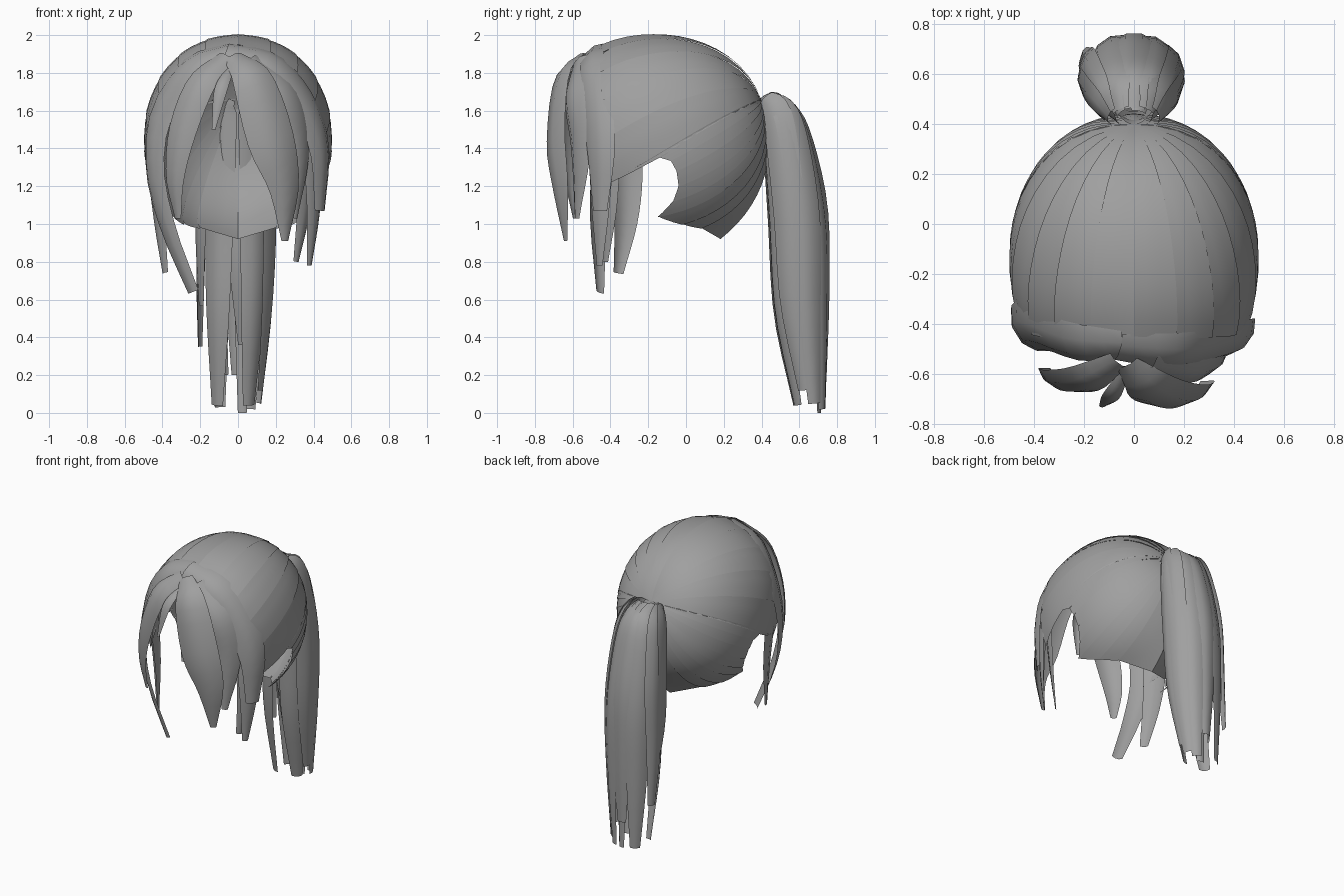
import bpy, math
from mathutils import Vector

if "Cube" in bpy.data.objects:
    bpy.data.objects.remove(bpy.data.objects["Cube"])

hair = bpy.data.materials.new("hair grey")
hair.diffuse_color = (0.35, 0.35, 0.35, 1)
hair.use_nodes = True
hair.node_tree.nodes["Principled BSDF"].inputs["Base Color"].default_value = hair.diffuse_color
HEAD = Vector((0, -0.15, 1.45))
RAD, N = (0.495, 0.585, 0.55), 2.12


def sheet(name, rows, normals):
    """Smooth grid surface; faces point along the given outward directions."""
    w = len(rows[0])
    verts = [p for r in rows for p in r]
    faces = [(i * w + j, i * w + j + 1, (i + 1) * w + j + 1, (i + 1) * w + j)
             for i in range(len(rows) - 1) for j in range(w - 1)]
    m = len(rows) // 2
    n = (rows[m][1] - rows[m][0]).cross(rows[m + 1][0] - rows[m][0])
    if n.dot(normals[m]) < 0:
        faces = [f[::-1] for f in faces]
    me = bpy.data.meshes.new(name)
    me.from_pydata(verts, [], faces)
    me.materials.append(hair)
    me.polygons.foreach_set("use_smooth", [True] * len(faces))
    me.update()
    ob = bpy.data.objects.new(name, me)
    bpy.context.collection.objects.link(ob)


def spline(pts, t):
    """Catmull-Rom point, t from 0 to 1; works on numbers and vectors."""
    s = t * (len(pts) - 1)
    i = min(int(s), len(pts) - 2)
    u = s - i
    b, c = pts[i], pts[i + 1]
    a = pts[i - 1] if i else b * 2 - c
    d = pts[i + 2] if i + 2 < len(pts) else c * 2 - b
    return 0.5 * (b * 2 + (c - a) * u + (a * 2 - b * 5 + c * 4 - d) * u * u
                  + (b * 3 - a - c * 3 + d) * u ** 3)


def ribbon(name, pts, widths, outward, steps=14, curl=0.2):
    """Tapered lock along a path, bowed across its width."""
    pts = [Vector(p) for p in pts]
    rows, normals = [], []
    for k in range(steps + 1):
        t = k / steps
        p, w = spline(pts, t), max(0.01, spline(widths, t))
        tan = (spline(pts, min(1, t + 0.02)) - spline(pts, max(0, t - 0.02))).normalized()
        n = outward(p)
        n = (n - tan * n.dot(tan)).normalized()
        side = tan.cross(n)
        rows.append([p + side * w * 0.5 * s + n * w * curl * (0.5 - s * s)
                     for s in (-1, -0.4, 0.4, 1)])
        normals.append(n)
    sheet(name, rows, normals)


def on_head(d, grow=1.0):
    k = sum(abs(d[i] / RAD[i]) ** N for i in range(3)) ** (-1 / N)
    return HEAD + d * k * grow


# Scalp: strips fan from the tie to the hairline, given as (y, z, upward bow)
hairline = [(-.45, 1.95, 0), (-.45, 1.9, 0), (-.45, 1.8, .02), (-.44, 1.65, .06),
            (-.42, 1.45, .11), (-.40, 1.22, .17), (-.25, 1.31, .14), (-.15, 1.355, .10),
            (-.08, 1.335, .06), (-.05, 1.28, .03), (-.04, 1.2, 0), (-.07, 1.12, 0),
            (-.15, 1.04, 0), (-.02, 1.0, 0), (.08, .98, 0), (.18, .925, 0)]
tie = (Vector((0, 0.40, 1.66)) - HEAD).normalized()
edge = []
for y, z, bow in hairline:
    rest = 1 - abs((y - HEAD.y) / RAD[1]) ** N - abs((z - HEAD.z) / RAD[2]) ** N
    x = RAD[0] * max(0, rest) ** (1 / N)
    edge.append(Vector((x, y, z)) - HEAD)
edge[-2].x = 0.2
edge[0].x = edge[-1].x = 0
for sx, label in ((1, "right"), (-1, "left")):
    for i in range(len(edge) - 1):
        rows = []
        for k in range(15):
            row = []
            for j in (-0.1, 0.3, 0.65, 1):
                # the first column tucks under the neighbouring strip
                goal = edge[i].lerp(edge[i + 1], j if i and k < 14 else max(j, 0))
                bow = hairline[i][2] * (1 - j) + hairline[i + 1][2] * j
                d = tie.slerp(goal.normalized(), k / 14)
                d.z += bow * math.sin(math.pi * k / 14)
                # ends flare out to a hairline that stands off the head
                reach = goal.length / (on_head(goal) - HEAD).length
                flare = max(0, reach - 1) * (k / 14) ** 3
                p = on_head(d, 1 + flare + 0.009 * j * min(1, k / 3))
                row.append(Vector((sx * p.x, p.y, p.z)))
            rows.append(row)
        sheet(f"scalp_strip_{label}_{i}", rows, [r[1] - HEAD for r in rows])


# Fringe: locks sweep from the parting to both sides
def from_head(p):
    return p - Vector((0, -0.15, min(p.z, 1.5)))


ribbon("fringe_right", [(-.03, -.56, 1.89), (.08, -.67, 1.77), (.18, -.705, 1.45),
                        (.25, -.68, 1.2), (.25, -.64, .91)],
       [.10, .22, .26, .18, .04], from_head)
ribbon("fringe_right_under", [(.06, -.57, 1.87), (.24, -.60, 1.68), (.32, -.57, 1.4),
                              (.30, -.58, 1.03)],
       [.12, .20, .17, .04], from_head)
ribbon("fringe_left", [(-.06, -.55, 1.89), (-.2, -.63, 1.75), (-.30, -.64, 1.5),
                       (-.34, -.62, 1.25), (-.32, -.59, 1.03)],
       [.10, .17, .17, .12, .04], from_head)
ribbon("fringe_wisp", [(-.03, -.58, 1.84), (-.09, -.69, 1.72), (-.13, -.73, 1.5)],
       [.03, .07, .02], from_head)
ribbon("temple_right", [(-.06, -.50, 1.92), (.18, -.52, 1.85), (.35, -.49, 1.66),
                        (.445, -.46, 1.4), (.44, -.46, 1.07)],
       [.14, .20, .21, .18, .09], from_head)
ribbon("temple_right_tip", [(.33, -.47, 1.67), (.40, -.46, 1.4), (.41, -.46, 1.1),
                            (.38, -.46, .78)],
       [.12, .16, .12, .04], from_head)
ribbon("temple_right_under", [(.28, -.46, 1.72), (.37, -.43, 1.4), (.36, -.42, 1.1),
                              (.31, -.43, .8)],
       [.12, .16, .12, .04], from_head)
ribbon("temple_left", [(-.04, -.49, 1.92), (-.25, -.48, 1.84), (-.42, -.42, 1.6),
                       (-.455, -.44, 1.3), (-.38, -.47, .98), (-.24, -.46, .64)],
       [.14, .20, .23, .18, .12, .07], from_head)
ribbon("side_left", [(-.42, -.37, 1.65), (-.455, -.32, 1.35), (-.43, -.32, 1.05),
                     (-.39, -.36, .74)],
       [.12, .17, .14, .06], from_head)

# Ponytail: levels of (height, centre y, x radius, y radius)
levels = [(1.67, .43, .10, .03), (1.60, .50, .145, .085), (1.40, .545, .175, .12),
          (1.0, .592, .19, .148), (.5, .61, .17, .14), (0, .655, .12, .085)]
# locks of (angle from the back in degrees, tip height, width, depth, tip x shift)
locks = [(0, .20, .15, 1.0, 0), (35, .02, .14, 1.0, 0), (-35, .03, .15, 1.0, -.03),
         (72, .05, .15, 1.0, 0), (-72, .35, .13, 1.0, -.09), (110, .12, .16, 1.0, .01),
         (-110, .57, .15, 1.05, -.08), (148, .04, .16, .95, 0), (-148, .04, .16, 1.0, -.05),
         (180, .36, .13, .9, .03), (18, .0, .11, .65, 0), (-60, .2, .11, .65, 0),
         (55, .3, .12, .85, 0)]
for i, (deg, tip, width, depth, shift) in enumerate(locks):
    a = math.radians(deg)
    s, c = math.sin(a), math.cos(a)
    path = []
    for z, cy, rx, ry in levels:
        t = 1 - z / 1.67
        path.append((s * rx * depth + shift * t * t, cy + c * ry * depth,
                     1.67 - t * (1.67 - tip)))
    ribbon(f"ponytail_lock_{i}", path,
           [width * k for k in (.55, .95, 1.1, 1.1, .9, .45)],
           lambda p, s=s, c=c: Vector((s, c, 0.25)), 18)
